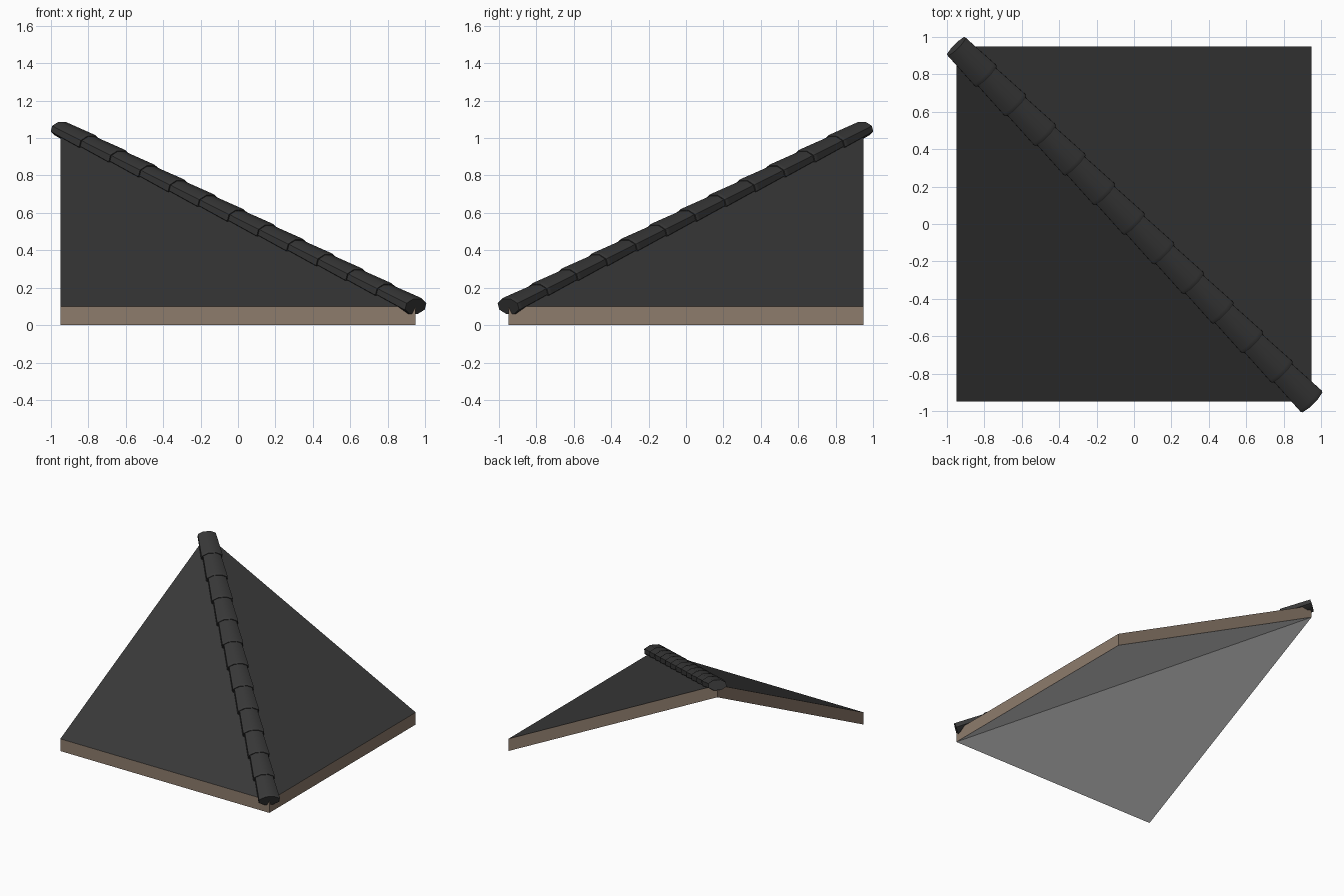
import bpy, bmesh, math
from mathutils import Vector

if "Cube" in bpy.data.objects:
    bpy.data.objects.remove(bpy.data.objects["Cube"])

S, T, H = 0.95, 0.10, 0.95      # half size, slab thickness, rise


def material(name, rgb):
    m = bpy.data.materials.new(name)
    m.diffuse_color = (*rgb, 1)
    m.use_nodes = True
    m.node_tree.nodes["Principled BSDF"].inputs["Base Color"].default_value = m.diffuse_color
    return m


SLATE = material("dark slate", (0.04, 0.04, 0.04))
RIDGE = material("ridge charcoal", (0.04, 0.04, 0.04))
WOOD = material("brown edge board", (0.27, 0.20, 0.15))
UNDER = material("pale underside", (0.69, 0.69, 0.69))


def finish(bm, name, mats):
    bmesh.ops.recalc_face_normals(bm, faces=bm.faces)
    me = bpy.data.meshes.new(name)
    bm.to_mesh(me)
    bm.free()
    ob = bpy.data.objects.new(name, me)
    for m in mats:
        me.materials.append(m)
    bpy.context.collection.objects.link(ob)
    return ob


# Roof slab: two sloping triangles meeting on the hip, with vertical edges
bm = bmesh.new()
corners = [(-S, -S, 0), (S, -S, 0), (S, S, 0), (-S, S, H)]
low = [bm.verts.new(c) for c in corners]
top = [bm.verts.new((x, y, z + T)) for x, y, z in corners]
for ring, mat in ((low, 2), (top, 0)):
    for tri in ((0, 1, 3), (1, 2, 3)):
        bm.faces.new([ring[i] for i in tri]).material_index = mat
for i in range(4):
    j = (i + 1) % 4
    bm.faces.new((low[i], low[j], top[j], top[i])).material_index = 1
finish(bm, "roof_slab", [SLATE, WOOD, UNDER])

# Ridge tiles: flattened tapered tubes with a bevelled lower rim, down the hip
N, SIDES = 12, 8
start, end = Vector((-S, S, H + T)), Vector((S, -S, T))
axis = (end - start).normalized()
side = Vector((1, 1, 0)).normalized()
up = side.cross(axis).normalized()
if up.z < 0:
    up = -up
step = (end - start).length / N
profile = [(0.0, 0.073), (0.90, 0.085), (0.97, 0.086), (1.0, 0.081)]
for k in range(N):
    bm = bmesh.new()
    rings = []
    for t, r in profile:
        c = start + axis * step * (k + t)
        rings.append([bm.verts.new(c + side * r * math.cos(a) + up * r * 0.57 * math.sin(a))
                      for a in (2 * math.pi * (i + 0.5) / SIDES for i in range(SIDES))])
    for a, b in zip(rings, rings[1:]):
        for i in range(SIDES):
            j = (i + 1) % SIDES
            bm.faces.new((a[i], a[j], b[j], b[i]))
    bm.faces.new(rings[0])
    bm.faces.new(rings[-1])
    ob = finish(bm, f"ridge_tile_{k + 1}", [RIDGE])
    bpy.context.view_layer.objects.active = ob
    ob.select_set(True)
    bpy.ops.object.shade_smooth_by_angle(angle=math.radians(50))
    ob.select_set(False)
